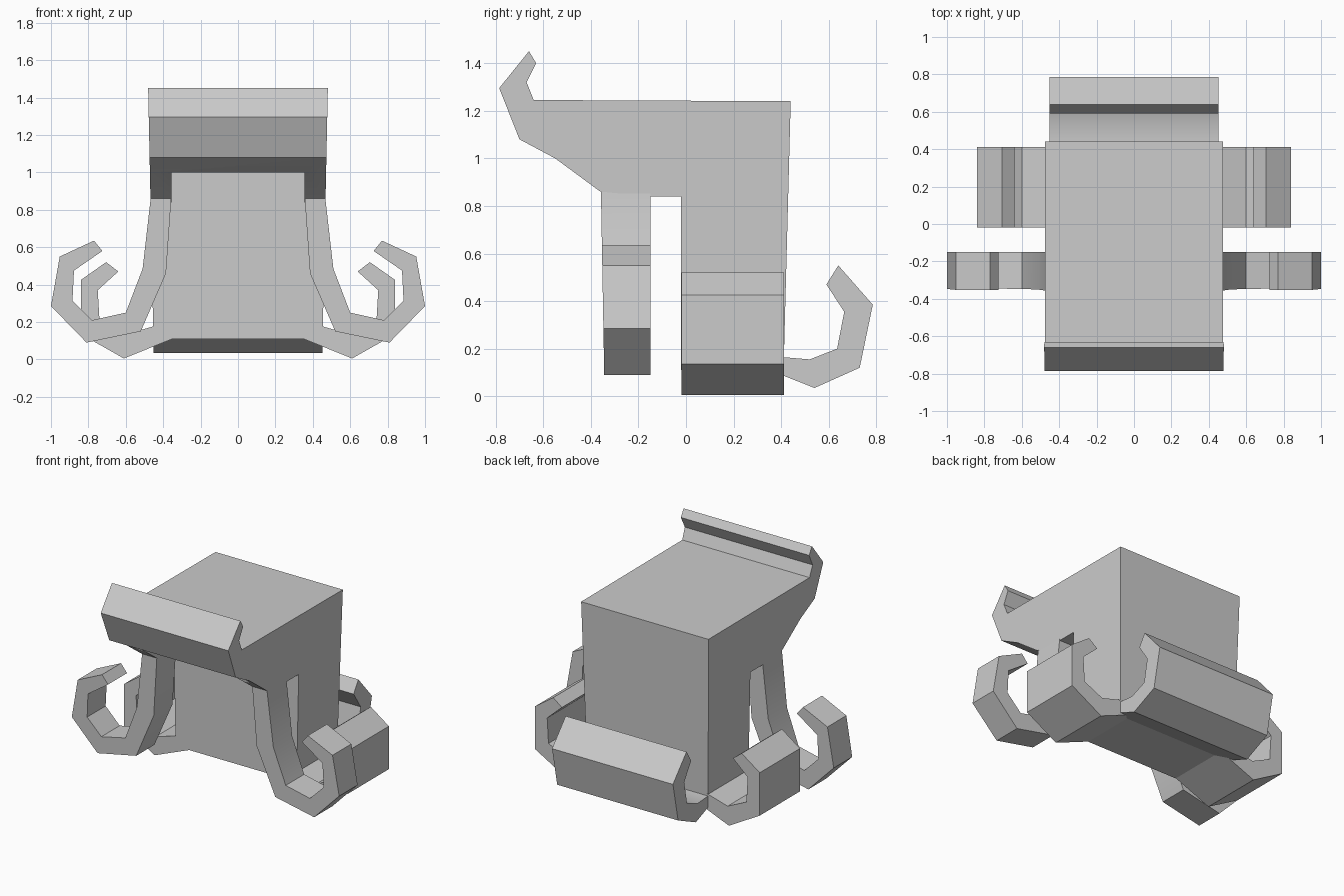
import bpy, bmesh, math

cube = bpy.data.objects.get("Cube")
if cube:
    bpy.data.objects.remove(cube, do_unlink=True)

grey = bpy.data.materials.new("plain grey")
grey.use_nodes = True
COLOUR = (0.6, 0.6, 0.6, 1)
grey.diffuse_color = COLOUR
grey.node_tree.nodes["Principled BSDF"].inputs["Base Color"].default_value = COLOUR


def extrude(name, profile, place, start, end):
    """Extrude a closed 2D profile between two depths; place maps (u, v, depth) to xyz."""
    bm = bmesh.new()
    a = [bm.verts.new(place(u, v, start)) for u, v in profile]
    b = [bm.verts.new(place(u, v, end)) for u, v in profile]
    bm.faces.new(a)
    bm.faces.new(b[::-1])
    for i in range(len(a)):
        j = (i + 1) % len(a)
        bm.faces.new((a[j], a[i], b[i], b[j]))
    bmesh.ops.recalc_face_normals(bm, faces=bm.faces[:])
    mesh = bpy.data.meshes.new(name)
    bm.to_mesh(mesh)
    bm.free()
    mesh.materials.append(grey)
    obj = bpy.data.objects.new(name, mesh)
    bpy.context.collection.objects.link(obj)
    return obj


def smooth(obj):
    bpy.ops.object.select_all(action='DESELECT')
    obj.select_set(True)
    bpy.context.view_layer.objects.active = obj
    bpy.ops.object.shade_smooth_by_angle(angle=math.radians(30))


def tapered(y, z, side):
    # The body narrows slightly towards the bottom
    return (side * (0.45 + 0.021 * z), y, z)


# Body with overhang and upturned front lip, in side outline
body_outline = [(0.44, 1.24), (0.41, 0.11), (-0.02, 0.11), (-0.02, 0.84),
                (-0.15, 0.84), (-0.36, 0.86), (-0.55, 1.0), (-0.70, 1.08),
                (-0.785, 1.295), (-0.66, 1.45), (-0.63, 1.40),
                (-0.67, 1.32), (-0.64, 1.245)]
body = extrude("body", body_outline, tapered, -1, 1)

# Recess under the overhang, between the legs
recess = extrude("recess_cutter", [(-0.9, 0.7), (-0.015, 0.7), (-0.015, 1.0), (-0.9, 1.0)],
                 lambda y, z, x: (x, y, z), -0.355, 0.355)
recess.hide_render = True
cut = body.modifiers.new("recess", 'BOOLEAN')
cut.operation = 'DIFFERENCE'
cut.solver = 'EXACT'
cut.object = recess
bpy.context.view_layer.objects.active = body
bpy.ops.object.modifier_apply(modifier=cut.name)
bpy.data.objects.remove(recess, do_unlink=True)
smooth(body)

# Wide hook at the back
back_outline = [(0.35, 0.11), (0.54, 0.035), (0.73, 0.12), (0.785, 0.385),
                (0.64, 0.55), (0.59, 0.47), (0.665, 0.355), (0.635, 0.20),
                (0.52, 0.155), (0.40, 0.165)]
smooth(extrude("back_hook", back_outline, lambda y, z, x: (x, y, z), -0.452, 0.452))

# Side hooks and front legs, one of each per side
side_outline = [(0.35, 0.11), (0.61, 0.005), (0.84, 0.135), (0.84, 0.425),
                (0.705, 0.52), (0.64, 0.47), (0.75, 0.37), (0.74, 0.20),
                (0.60, 0.135), (0.44, 0.18)]
leg_outline = [(0.357, 0.86), (0.385, 0.46), (0.52, 0.15), (0.81, 0.09),
               (1.0, 0.285), (0.953, 0.55), (0.77, 0.635), (0.725, 0.58),
               (0.877, 0.475), (0.885, 0.315), (0.78, 0.21), (0.60, 0.25),
               (0.51, 0.485), (0.467, 0.86)]
for side, sign in (("left", 1), ("right", -1)):
    def across(x, z, y):
        return (sign * x, y, z)

    def leg_place(x, z, y):
        # The front of the leg leans forward a little towards the top
        return (sign * x, y - (0.018 * z if y < -0.2 else 0), z)

    smooth(extrude(side + "_hook", side_outline, across, -0.018, 0.412))
    smooth(extrude(side + "_front_leg", leg_outline, leg_place, -0.342, -0.15))
